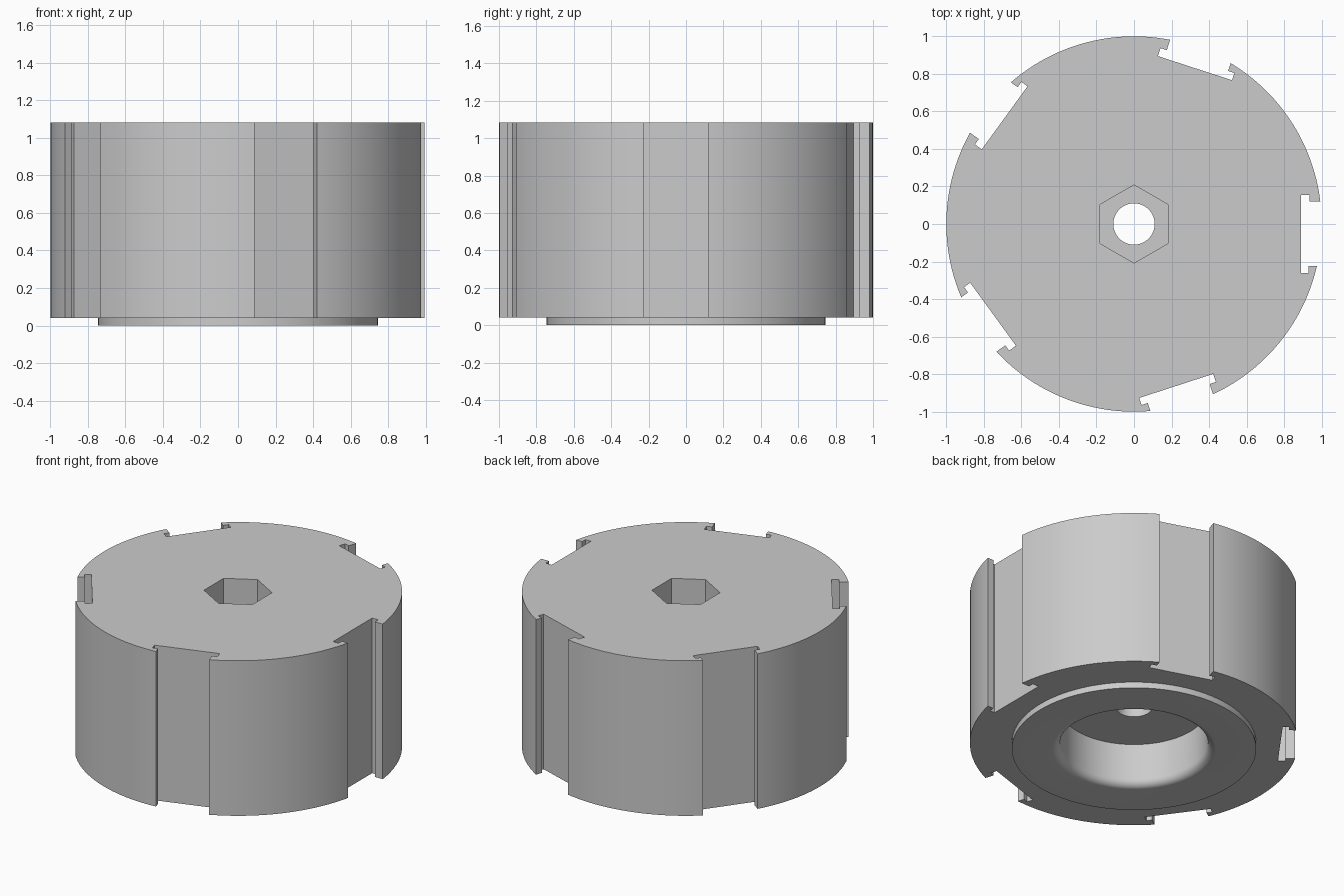
import bpy, bmesh
from math import cos, sin, pi, radians, asin, degrees
from mathutils import Matrix, Vector

cube = bpy.data.objects.get("Cube")
if cube:
    bpy.data.objects.remove(cube, do_unlink=True)

TOP, SHOULDER, BORE_ROOF, HEX_FLOOR = 1.083, 0.04, 0.29, 0.68
SLOTS, SEGS = 5, 96

grey = bpy.data.materials.new("light grey")
grey.use_nodes = True
colour = (0.6, 0.6, 0.6, 1)
grey.diffuse_color = colour
grey.node_tree.nodes["Principled BSDF"].inputs["Base Color"].default_value = colour

bm = bmesh.new()


def circle(radius, count=SEGS, start=0.0):
    return [(radius * cos(start + 2 * pi * i / count),
             radius * sin(start + 2 * pi * i / count)) for i in range(count)]


def rotor_outline():
    """Round outline with undercut slots repeated around it."""
    low, high = -0.225, 0.12
    slot = [(0.93, low), (0.93, -0.26), (0.89, -0.26),
            (0.89, 0.155), (0.935, 0.155), (0.935, high)]
    a0, a1 = asin(high), 2 * pi / SLOTS + asin(low)
    steps = 24
    arc = [(cos(a0 + (a1 - a0) * i / steps), sin(a0 + (a1 - a0) * i / steps))
           for i in range(steps + 1)]
    points = []
    for k in range(SLOTS):
        turn = Matrix.Rotation(2 * pi * k / SLOTS, 2)
        points += [tuple(turn @ Vector(p)) for p in slot + arc]
    return points


def ring(points, z):
    return [bm.verts.new((x, y, z)) for x, y in points]


def wall(a, b):
    for i in range(len(a)):
        j = (i + 1) % len(a)
        bm.faces.new((a[i], a[j], b[j], b[i]))


def flat(outer, inner):
    """Fill the flat area between two closed rings."""
    edges = []
    for loop in (outer, inner):
        for i, v in enumerate(loop):
            w = loop[(i + 1) % len(loop)]
            edges.append(bm.edges.get((v, w)) or bm.edges.new((v, w)))
    bmesh.ops.triangle_fill(bm, edges=edges, use_beauty=True)


# Slotted outer wall
outline = rotor_outline()
body_low, body_top = ring(outline, SHOULDER), ring(outline, TOP)
wall(body_low, body_top)

# Hexagonal socket in the top
hexagon = circle(0.208, 6, pi / 2)
hex_top, hex_low = ring(hexagon, TOP), ring(hexagon, HEX_FLOOR)
flat(body_top, hex_top)
wall(hex_top, hex_low)

# Round through hole
hole = circle(0.11)
hole_top, hole_low = ring(hole, HEX_FLOOR), ring(hole, BORE_ROOF)
flat(hex_low, hole_top)
wall(hole_top, hole_low)

# Wide bore below with a rounded mouth
bore, fillet = 0.45, 0.05
previous = ring(circle(bore), BORE_ROOF)
flat(hole_low, previous)
for i in range(9):
    a = i / 8 * pi / 2
    current = ring(circle(bore + fillet * (1 - cos(a))), fillet * (1 - sin(a)))
    wall(previous, current)
    previous = current

# Raised boss on the underside
boss = circle(0.745)
boss_low, boss_top = ring(boss, 0), ring(boss, SHOULDER)
flat(boss_low, previous)
wall(boss_low, boss_top)
flat(body_low, boss_top)

bmesh.ops.recalc_face_normals(bm, faces=bm.faces)
mesh = bpy.data.meshes.new("slotted_rotor")
bm.to_mesh(mesh)
bm.free()
mesh.materials.append(grey)
rotor = bpy.data.objects.new("slotted_rotor", mesh)
bpy.context.collection.objects.link(rotor)

bpy.ops.object.select_all(action="DESELECT")
rotor.select_set(True)
bpy.context.view_layer.objects.active = rotor
bpy.ops.object.shade_smooth_by_angle(angle=radians(30))
